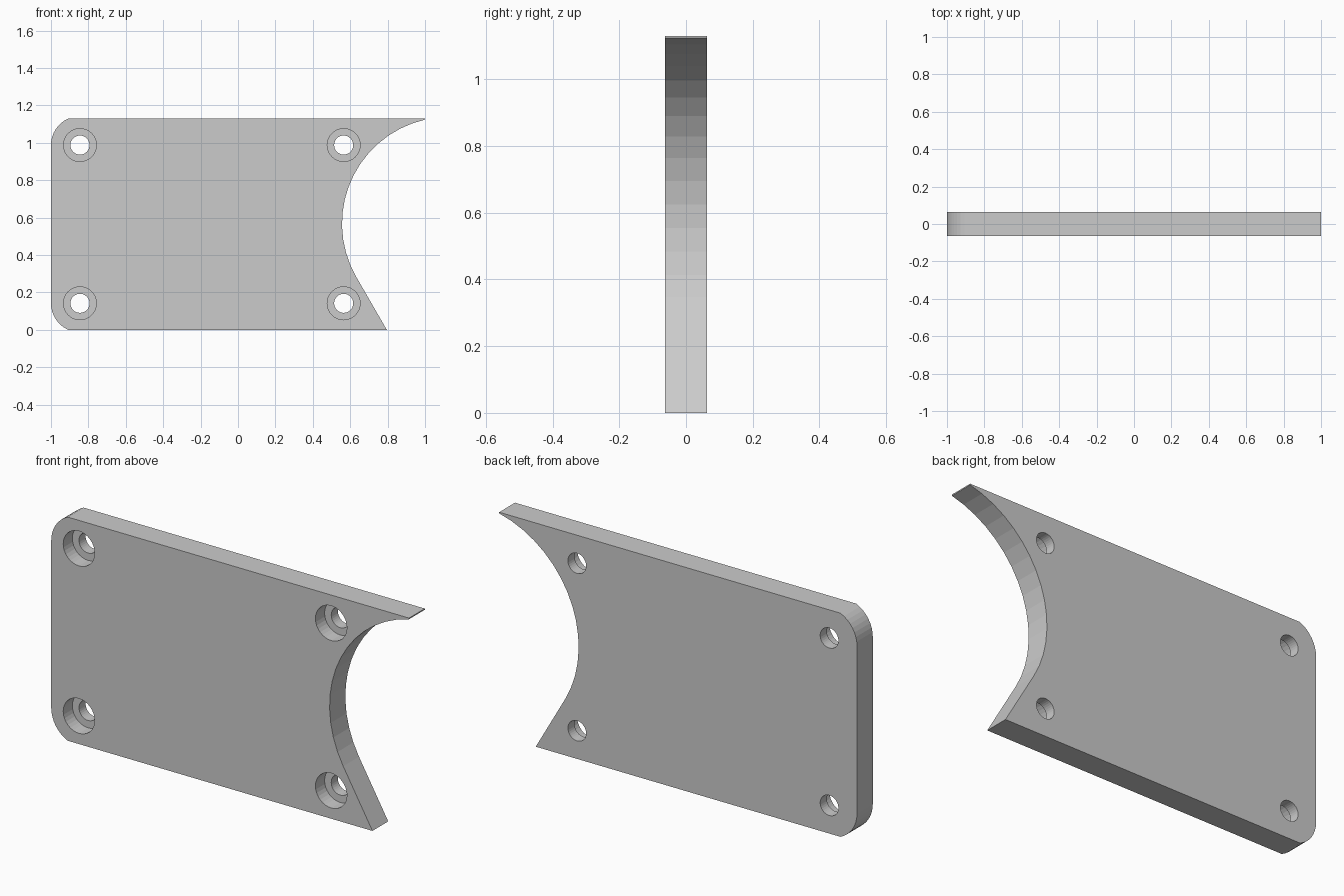
import bpy, bmesh
from math import pi, cos, sin, acos, asin, tan, radians

if "Cube" in bpy.data.objects:
    bpy.data.objects.remove(bpy.data.objects["Cube"])

H, T = 1.13, 0.063            # plate height, half thickness
HX, HZ = (-0.845, 0.565), (0.142, 0.988)
HOLE_R, BORE_R, BORE_Y = 0.051, 0.088, 0.01


def arc(cx, cz, r, a0, a1, n):
    return [(cx + r * cos(a0 + (a1 - a0) * i / n), cz + r * sin(a0 + (a1 - a0) * i / n))
            for i in range(n + 1)]


def make_object(name, bm):
    bmesh.ops.recalc_face_normals(bm, faces=bm.faces)
    me = bpy.data.meshes.new(name)
    bm.to_mesh(me)
    bm.free()
    ob = bpy.data.objects.new(name, me)
    bpy.context.collection.objects.link(ob)
    return ob


# Outline: corner arcs share the hole centres, clipped by top and bottom edges
R = 0.155
clip = asin(HZ[0] / R)
low = arc(HX[0], HZ[0], R, pi, pi + clip, 8)
high = arc(HX[0], H - HZ[0], R, pi - clip, pi, 8)

# Concave round bite on the right, running into a straight 60 degree edge
CX, CZ, CR = 1.126, 0.568, 0.57
bite = arc(CX, CZ, CR, radians(210), acos((1 - CX) / CR), 15)
foot = (bite[0][0] + bite[0][1] / tan(radians(60)), 0)
outline = low + [foot] + bite + [(1, H)] + high

bm = bmesh.new()
face = bm.faces.new([bm.verts.new((x, -T, z)) for x, z in outline])
ext = bmesh.ops.extrude_face_region(bm, geom=[face])
bmesh.ops.translate(bm, vec=(0, 2 * T, 0),
                    verts=[v for v in ext["geom"] if isinstance(v, bmesh.types.BMVert)])
bmesh.ops.remove_doubles(bm, verts=bm.verts, dist=1e-5)
plate = make_object("mounting_plate", bm)

# Stepped pins that cut the counterbored screw holes
bm = bmesh.new()
N = 32
for x in HX:
    for z in HZ:
        rings = [[bm.verts.new((px, y, pz)) for px, pz in arc(x, z, r, 0, 2 * pi, N)[:-1]]
                 for r, y in ((BORE_R, -0.1), (BORE_R, BORE_Y), (HOLE_R, BORE_Y), (HOLE_R, 0.1))]
        for a, b in zip(rings, rings[1:]):
            for i in range(N):
                j = (i + 1) % N
                bm.faces.new((a[i], a[j], b[j], b[i]))
        bm.faces.new(rings[0])
        bm.faces.new(rings[-1])
pins = make_object("hole_cutter", bm)
pins.hide_render = True

mod = plate.modifiers.new("screw_holes", 'BOOLEAN')
mod.operation = 'DIFFERENCE'
mod.solver = 'EXACT'
mod.object = pins
bpy.context.view_layer.objects.active = plate
bpy.ops.object.modifier_apply(modifier=mod.name)
bpy.data.objects.remove(pins)
